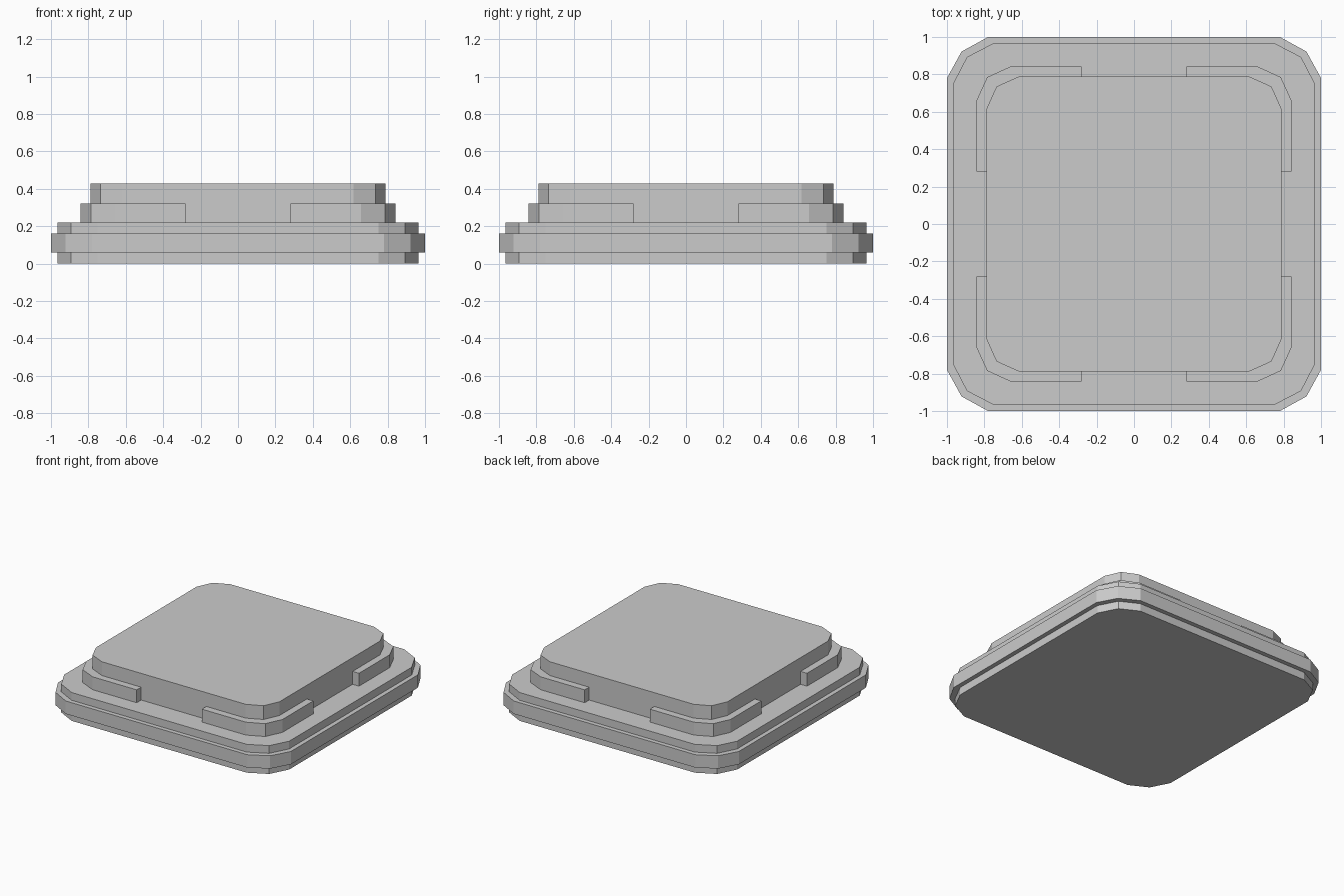
import bpy, bmesh

if "Cube" in bpy.data.objects:
    bpy.data.objects.remove(bpy.data.objects["Cube"])


def corner(half, mid, start):
    # chamfered corner in the +x +y quadrant, counter-clockwise
    return [(half, start), (mid, mid), (start, half)]


def ring(c):
    # repeat the corner in all four quadrants
    pts = []
    for _ in range(4):
        pts += c
        c = [(-y, x) for x, y in c]
    return pts


def make_object(name, bm):
    bmesh.ops.recalc_face_normals(bm, faces=bm.faces)
    mesh = bpy.data.meshes.new(name)
    bm.to_mesh(mesh)
    bm.free()
    obj = bpy.data.objects.new(name, mesh)
    bpy.context.collection.objects.link(obj)
    return obj


def loft(name, sections):
    # stack of (outline, z) sections joined by side faces and capped
    bm = bmesh.new()
    loops = [[bm.verts.new((x, y, z)) for x, y in pts] for pts, z in sections]
    for a, b in zip(loops, loops[1:]):
        n = len(a)
        for i in range(n):
            j = (i + 1) % n
            bm.faces.new((a[i], a[j], b[j], b[i]))
    bm.faces.new(loops[0][::-1])
    bm.faces.new(loops[-1])
    return make_object(name, bm)


outer = ring(corner(1.0, 0.922, 0.78))
inner = ring(corner(0.966, 0.893, 0.752))
body_corner = corner(0.788, 0.735, 0.617)
rail_corner = corner(0.843, 0.785, 0.658)

# stepped base with a protruding middle band
loft("base", [(inner, 0), (inner, 0.06), (outer, 0.06),
              (outer, 0.16), (inner, 0.16), (inner, 0.22)])

# raised top block
loft("top_block", [(ring(body_corner), 0.22), (ring(body_corner), 0.427)])

# corner rails wrapping the top block, one modelled and mirrored to four
END = 0.28
outside = [(0.843, END)] + rail_corner + [(END, 0.843)]
inside = [(0.788, END)] + body_corner + [(END, 0.788)]
bm = bmesh.new()
rows = [[bm.verts.new((x, y, z)) for x, y in pts]
        for pts, z in ((outside, 0.22), (outside, 0.32), (inside, 0.32), (inside, 0.22))]
for k in range(4):
    a, b = rows[k], rows[(k + 1) % 4]
    for i in range(len(a) - 1):
        bm.faces.new((a[i], a[i + 1], b[i + 1], b[i]))
for i in (0, -1):
    bm.faces.new([r[i] for r in rows])
rails = make_object("corner_rails", bm)
mirror = rails.modifiers.new("four_corners", 'MIRROR')
mirror.use_axis = (True, True, False)
mirror.use_mirror_merge = False
